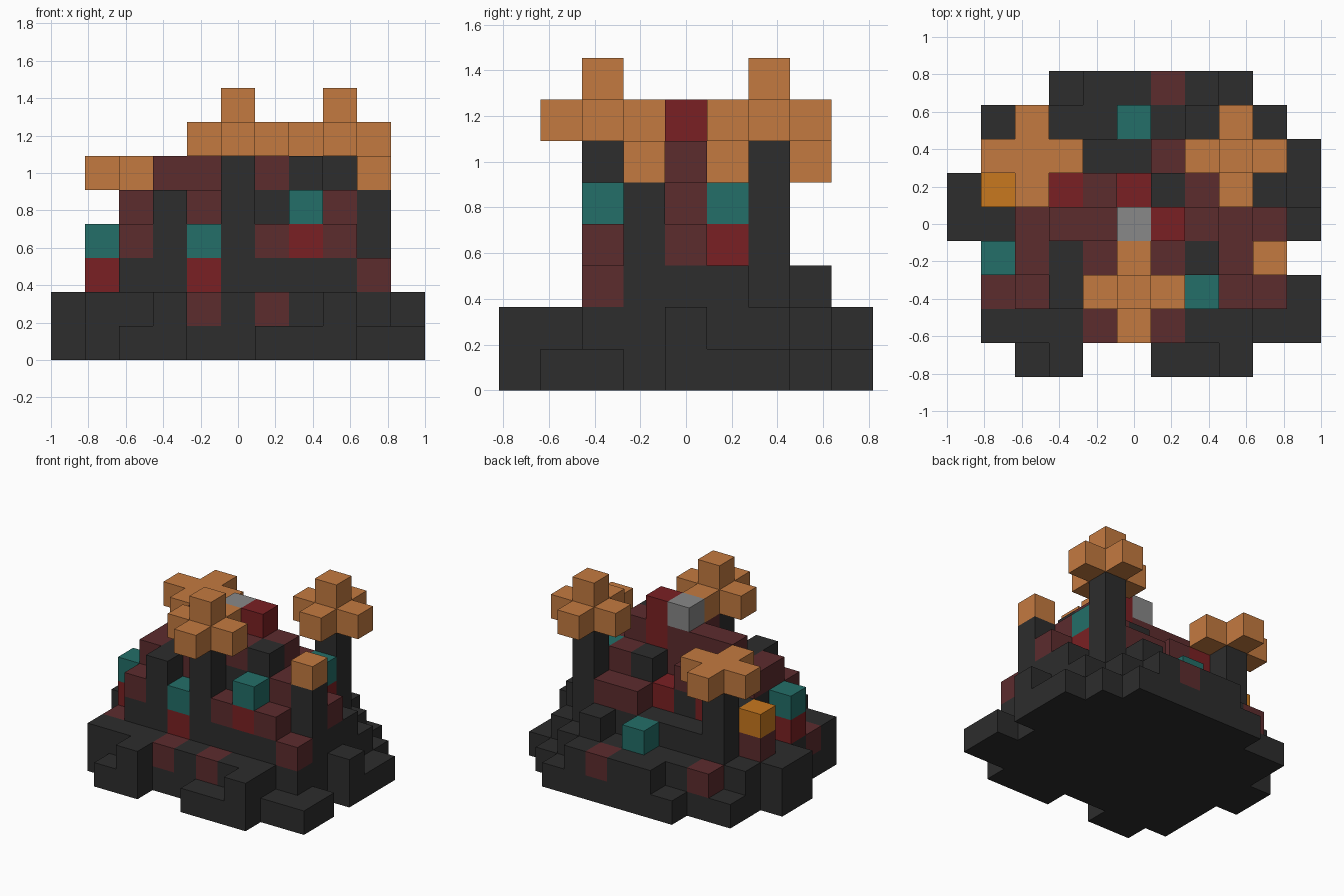
import bpy
import bmesh

cube = bpy.data.objects.get("Cube")
if cube:
    bpy.data.objects.remove(cube, do_unlink=True)

UNIT = 2 / 11  # edge of one block

COLOURS = {
    "charcoal": (0.026, 0.026, 0.026),
    "maroon": (0.107, 0.025, 0.027),
    "red": (0.195, 0.0144, 0.0168),
    "orange": (0.552, 0.195, 0.051),
    "teal": (0.0168, 0.156, 0.138),
    "grey": (0.246, 0.246, 0.246),
    "amber": (0.578, 0.188, 0.013),
}


def make_material(name, rgb):
    mat = bpy.data.materials.new(name)
    mat.use_nodes = True
    mat.diffuse_color = (*rgb, 1)
    shader = mat.node_tree.nodes["Principled BSDF"]
    shader.inputs["Base Color"].default_value = (*rgb, 1)
    shader.inputs["Roughness"].default_value = 0.9
    return mat


MATERIALS = {name: make_material(name, rgb) for name, rgb in COLOURS.items()}

# Stack heights in blocks, back row first
HEIGHTS = [
    "...122221..",
    ".122232321.",
    ".2333344321",
    "24455455531",
    "22566776542",
    ".455566653.",
    ".2454345431",
    ".2222222211",
    "..12..112..",
]
# Colour of the top block of each stack
TOPS = [
    "...dddbdd..",
    ".dbddtdddd.",
    ".dddddbbddd",
    "dadrbrdbtdd",
    "ddbbbgrbbbd",
    ".tbdbbbdbd.",
    ".bbdtdbtbbd",
    ".dddbdbdddd",
    "..dd..ddd..",
]
# Letter: part name, top colour, colour of the block beneath
KINDS = {
    "d": ("rock_base", "charcoal", "charcoal"),
    "b": ("earth_blocks", "maroon", "charcoal"),
    "r": ("red_blocks", "red", "red"),
    "t": ("teal_blocks", "teal", "red"),
    "a": ("amber_block", "amber", "maroon"),
    "g": ("summit_stone", "grey", "maroon"),
}
UNDER_PARTS = {"charcoal": "rock_base", "maroon": "earth_blocks", "red": "red_blocks"}

blocks = {}  # grid cell -> (part name, colour)

# Stepped hill
for row, (heights, tops) in enumerate(zip(HEIGHTS, TOPS)):
    j = len(HEIGHTS) - 1 - row
    for i, letter in enumerate(tops):
        if letter == ".":
            continue
        part, top, under = KINDS[letter]
        peak = int(heights[i]) - 1
        for k in range(peak):
            colour = under if k == peak - 1 and k > 0 else "charcoal"
            blocks[i, j, k] = (UNDER_PARTS[colour], colour)
        blocks[i, j, peak] = (part, top)
        if letter == "g":  # earth core under the summit
            blocks[i, j, peak - 2] = ("earth_blocks", "maroon")


# Trees with cross-shaped crowns
def add_tree(name, i, j, crown_level, arms=True, tip=True):
    for k in range(2, crown_level):
        blocks[i, j, k] = (name + "_trunk", "charcoal")
    crown = [(0, 0, 0)]
    if arms:
        crown += [(1, 0, 0), (-1, 0, 0), (0, 1, 0), (0, -1, 0)]
    if tip:
        crown.append((0, 0, 1))
    for dx, dy, dz in crown:
        blocks[i + dx, j + dy, crown_level + dz] = (name + "_crown", "orange")


add_tree("front_tree", 5, 2, 6)
add_tree("back_left_tree", 8, 6, 6)
add_tree("back_right_tree", 2, 6, 5, tip=False)
add_tree("small_tree", 9, 3, 5, arms=False, tip=False)


# Outer faces of each part's blocks
def block_faces(cell):
    for axis in range(3):
        for side in (0, 1):
            neighbour = list(cell)
            neighbour[axis] += 2 * side - 1
            if tuple(neighbour) in blocks:
                continue
            u, v = (axis + 1) % 3, (axis + 2) % 3
            loop = [(0, 0), (1, 0), (1, 1), (0, 1)]
            corners = []
            for a, b in (loop if side else reversed(loop)):
                corner = list(cell)
                corner[axis] += side
                corner[u] += a
                corner[v] += b
                corners.append(tuple(corner))
            yield corners


def build_part(name, cells):
    bm = bmesh.new()
    verts = {}
    for cell in cells:
        for corners in block_faces(cell):
            for x, y, z in corners:
                if (x, y, z) not in verts:
                    position = ((x - 5.5) * UNIT, (y - 4.5) * UNIT, z * UNIT)
                    verts[x, y, z] = bm.verts.new(position)
            bm.faces.new([verts[c] for c in corners])
    mesh = bpy.data.meshes.new(name)
    bm.to_mesh(mesh)
    bm.free()
    mesh.materials.append(MATERIALS[blocks[cells[0]][1]])
    bpy.context.collection.objects.link(bpy.data.objects.new(name, mesh))


parts = {}
for cell, (part, colour) in blocks.items():
    parts.setdefault(part, []).append(cell)
for name, cells in parts.items():
    build_part(name, cells)
